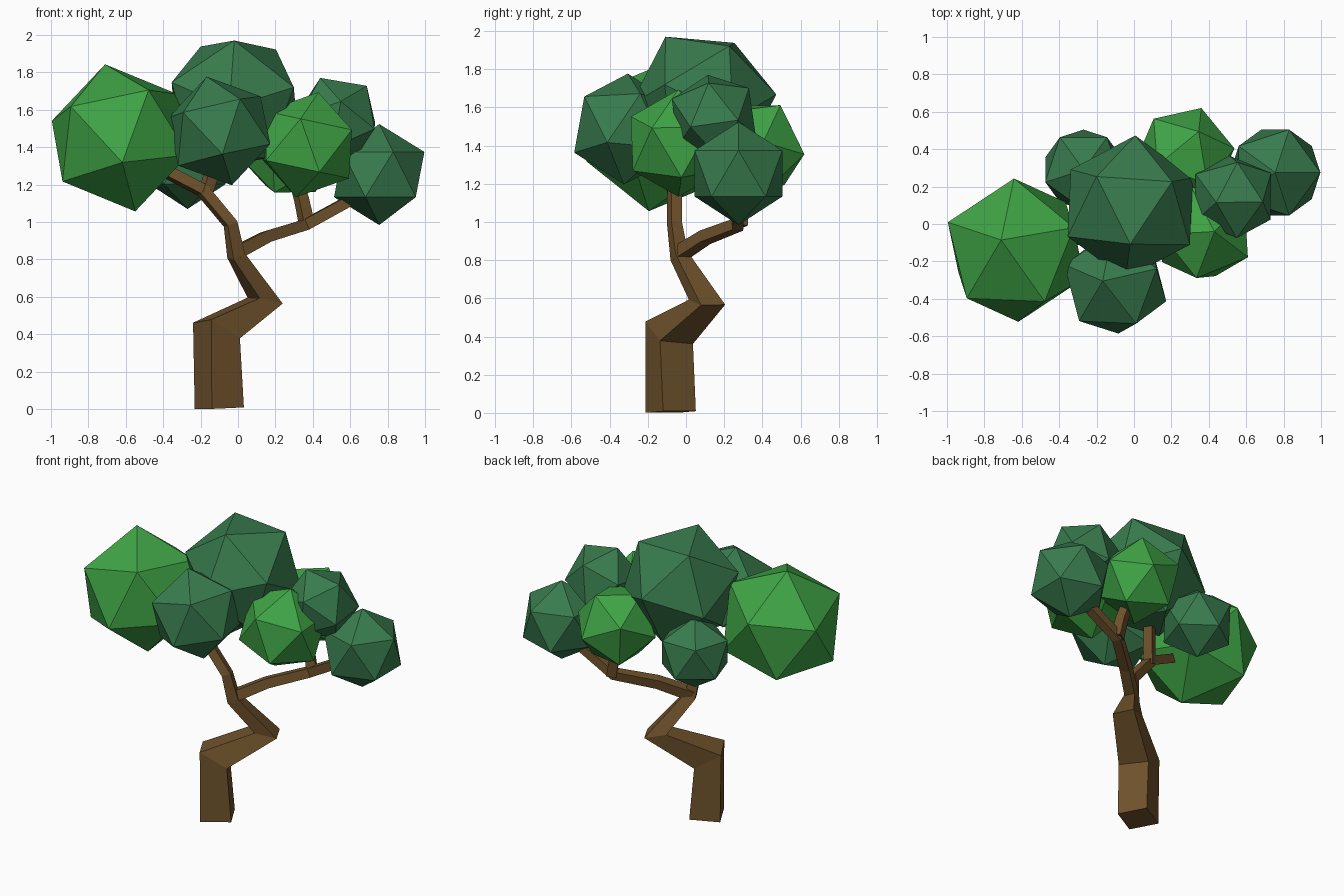
import bpy, bmesh
from mathutils import Vector, Matrix

if "Cube" in bpy.data.objects:
    bpy.data.objects.remove(bpy.data.objects["Cube"])


def material(name, rgb):
    m = bpy.data.materials.new(name)
    m.diffuse_color = (*rgb, 1)
    m.use_nodes = True
    m.node_tree.nodes["Principled BSDF"].inputs["Base Color"].default_value = m.diffuse_color
    return m


bark = material("bark", (0.16, 0.085, 0.025))
light_leaf = material("light_leaf", (0.05, 0.37, 0.06))
dark_leaf = material("dark_leaf", (0.04, 0.20, 0.075))


def finish(bm, name, mat):
    bmesh.ops.recalc_face_normals(bm, faces=bm.faces)
    mesh = bpy.data.meshes.new(name)
    bm.to_mesh(mesh)
    bm.free()
    mesh.materials.append(mat)
    ob = bpy.data.objects.new(name, mesh)
    bpy.context.collection.objects.link(ob)


def limb(name, points):
    """Four-sided tapering tube through (x, y, z, half diagonal) points."""
    pos = [Vector(p[:3]) for p in points]
    n = len(pos)
    dirs = [(b - a).normalized() for a, b in zip(pos, pos[1:])]
    frame = [Vector(v) for v in ((0.96, -0.29, 0), (0.29, 0.96, 0),
                                 (-0.96, 0.29, 0), (-0.29, -0.96, 0))]
    last = Vector((0, 0, 1))
    bm = bmesh.new()
    rings = []
    for i in range(n):
        t = (dirs[max(i - 1, 0)] + dirs[min(i, n - 2)]).normalized()
        turn = last.rotation_difference(t)
        frame = [turn @ v for v in frame]
        last = t
        rings.append([bm.verts.new(pos[i] + v * points[i][3]) for v in frame])
    for a, b in zip(rings, rings[1:]):
        for k in range(4):
            j = (k + 1) % 4
            bm.faces.new((a[k], a[j], b[j], b[k]))
    bm.faces.new(rings[0][::-1])
    bm.faces.new(rings[-1])
    finish(bm, name, bark)


def leaf_clump(name, mat, centre, radius, pole, side):
    """Icosahedron with one corner along pole and its neighbour towards side."""
    z = Vector(pole).normalized()
    x = Vector(side)
    x = (x - z * x.dot(z)).normalized()
    rot = Matrix((x, z.cross(x), z)).transposed().to_4x4()
    bm = bmesh.new()
    bmesh.ops.create_icosphere(bm, subdivisions=1, radius=radius,
                               matrix=Matrix.Translation(centre) @ rot)
    finish(bm, name, mat)


# Crooked trunk with its upper left limb
limb("trunk", [(-0.10, -0.08, 0.005, 0.137), (-0.115, -0.088, 0.42, 0.14),
               (0.145, 0.11, 0.58, 0.10), (-0.01, -0.035, 0.82, 0.052),
               (-0.04, -0.06, 0.99, 0.042), (-0.19, -0.06, 1.17, 0.042),
               (-0.46, -0.10, 1.31, 0.04)])
limb("upper_twig", [(-0.18, -0.06, 1.14, 0.042), (-0.15, -0.03, 1.23, 0.042),
                    (-0.11, 0.02, 1.38, 0.04)])

# Right branch with its upright twig
limb("right_branch", [(-0.02, -0.04, 0.83, 0.05), (0.15, 0.10, 0.92, 0.045),
                      (0.36, 0.27, 0.985, 0.042), (0.68, 0.28, 1.16, 0.04)])
limb("right_twig", [(0.37, 0.28, 0.98, 0.045), (0.34, 0.29, 1.12, 0.042),
                    (0.30, 0.32, 1.27, 0.04)])

# Leaf clumps
leaf_clump("left_leaves", light_leaf, (-0.63, -0.14, 1.45), 0.405,
           (-0.08, 0.054, 0.39), (-0.37, 0.15, 0.07))
leaf_clump("crown_leaves", dark_leaf, (-0.02, 0.09, 1.64), 0.385,
           (0, -0.2, 0.335), (-0.35, -0.14, 0.07))
leaf_clump("front_leaves", dark_leaf, (-0.10, -0.315, 1.487), 0.298,
           (-0.066, 0.01, 0.285), (-0.01, 0.295, 0.1))
leaf_clump("front_right_leaves", light_leaf, (0.37, -0.04, 1.413), 0.287,
           (0.06, 0, 0.28), (0.24, -0.14, 0.067))
leaf_clump("far_right_leaves", dark_leaf, (0.755, 0.275, 1.254), 0.27,
           (0, 0, 1), (1, 0, 0))
leaf_clump("right_leaves", dark_leaf, (0.53, 0.145, 1.55), 0.24,
           (-0.09, -0.03, 0.22), (0.026, -0.22, 0.08))
leaf_clump("back_leaves", light_leaf, (0.27, 0.365, 1.385), 0.272,
           (0.09, 0.255, -0.03), (-0.17, 0.2, 0.09))
leaf_clump("back_left_leaves", dark_leaf, (-0.27, 0.29, 1.31), 0.24,
           (0, 0, -1), (0, 1, 0))
